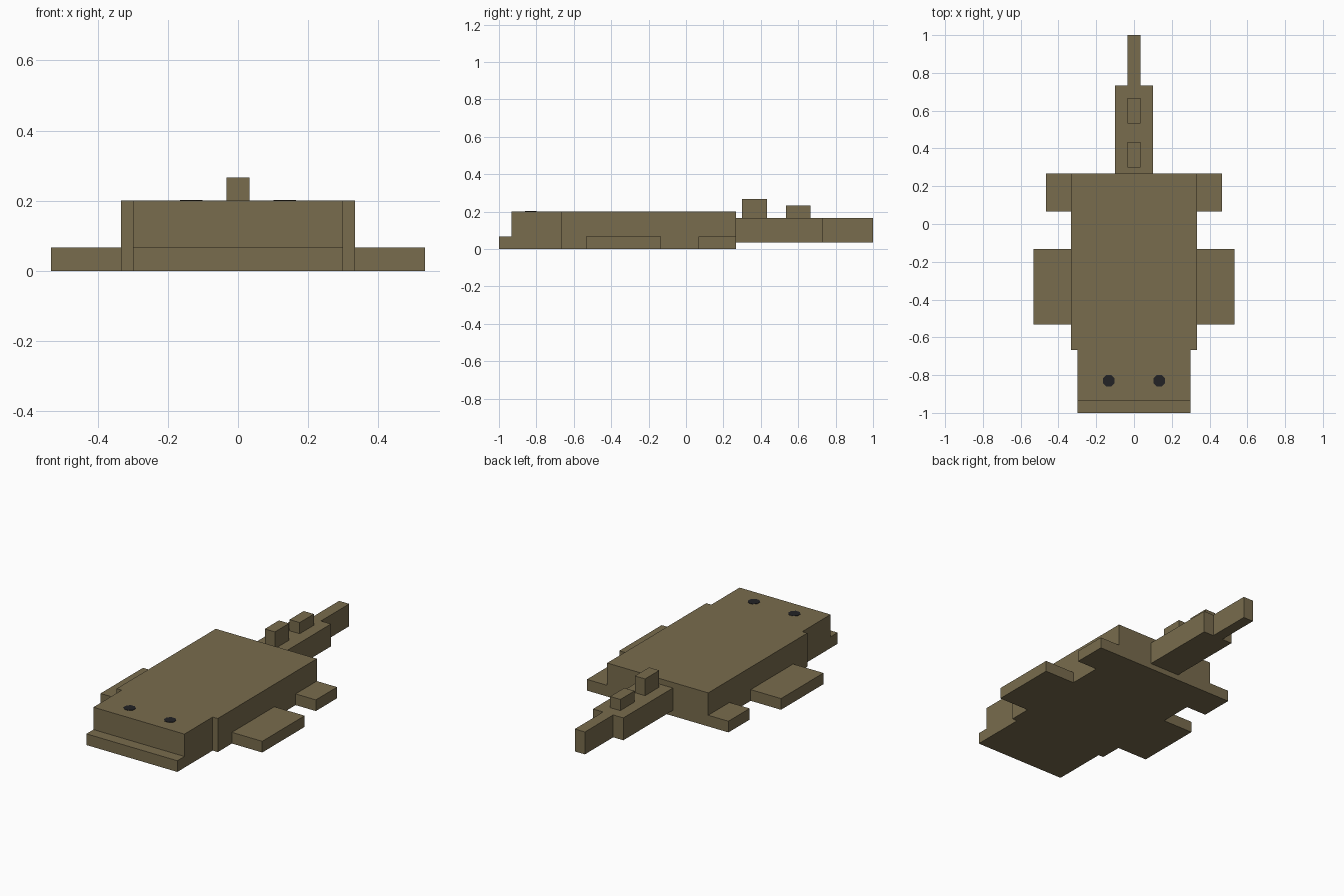
import bpy
from mathutils import Vector

cube = bpy.data.objects.get("Cube")
if cube:
    bpy.data.objects.remove(cube, do_unlink=True)

U = 1 / 15  # block grid unit


def material(name, colour):
    mat = bpy.data.materials.new(name)
    mat.use_nodes = True
    mat.diffuse_color = colour
    mat.node_tree.nodes["Principled BSDF"].inputs["Base Color"].default_value = colour
    return mat


olive = material("olive_brown", (0.19, 0.15, 0.075, 1))
black = material("eye_black", (0.016, 0.016, 0.018, 1))


def block(name, low, high):
    """Box between two corners given in grid units."""
    low, high = Vector(low) * U, Vector(high) * U
    bpy.ops.mesh.primitive_cube_add(size=1, location=(low + high) / 2)
    obj = bpy.context.object
    obj.name = name
    obj.scale = high - low
    bpy.ops.object.transform_apply(location=False, rotation=False, scale=True)
    obj.data.materials.append(olive)


# Body and head
block("body", (-5, -10, 0), (5, 4, 3))
block("head", (-4.5, -14, 0), (4.5, -10, 3))
block("lower_jaw", (-4.5, -15, 0), (4.5, -14, 1))

# Tail with two upright fins
block("tail_base", (-1.5, 4, 0.5), (1.5, 11, 2.5))
block("tail_tip", (-0.5, 11, 0.5), (0.5, 15, 2.5))
block("tail_fin_front", (-0.5, 4.5, 2.5), (0.5, 6.5, 4))
block("tail_fin_rear", (-0.5, 8, 2.5), (0.5, 10, 3.5))

# Paired side fins and eyes
for side, s in (("left", 1), ("right", -1)):
    for part, reach, y0, y1 in (("front_fin", 8, -8, -2), ("rear_fin", 7, 1, 4)):
        x0, x1 = sorted((5 * s, reach * s))
        block(f"{side}_{part}", (x0, y0, 0), (x1, y1, 1))
    bpy.ops.mesh.primitive_cylinder_add(
        vertices=8, radius=0.034, depth=0.004,
        location=(2 * s * U, -12.45 * U, 3 * U), rotation=(0, 0, 0.3927))
    eye = bpy.context.object
    eye.name = f"{side}_eye"
    eye.data.materials.append(black)
